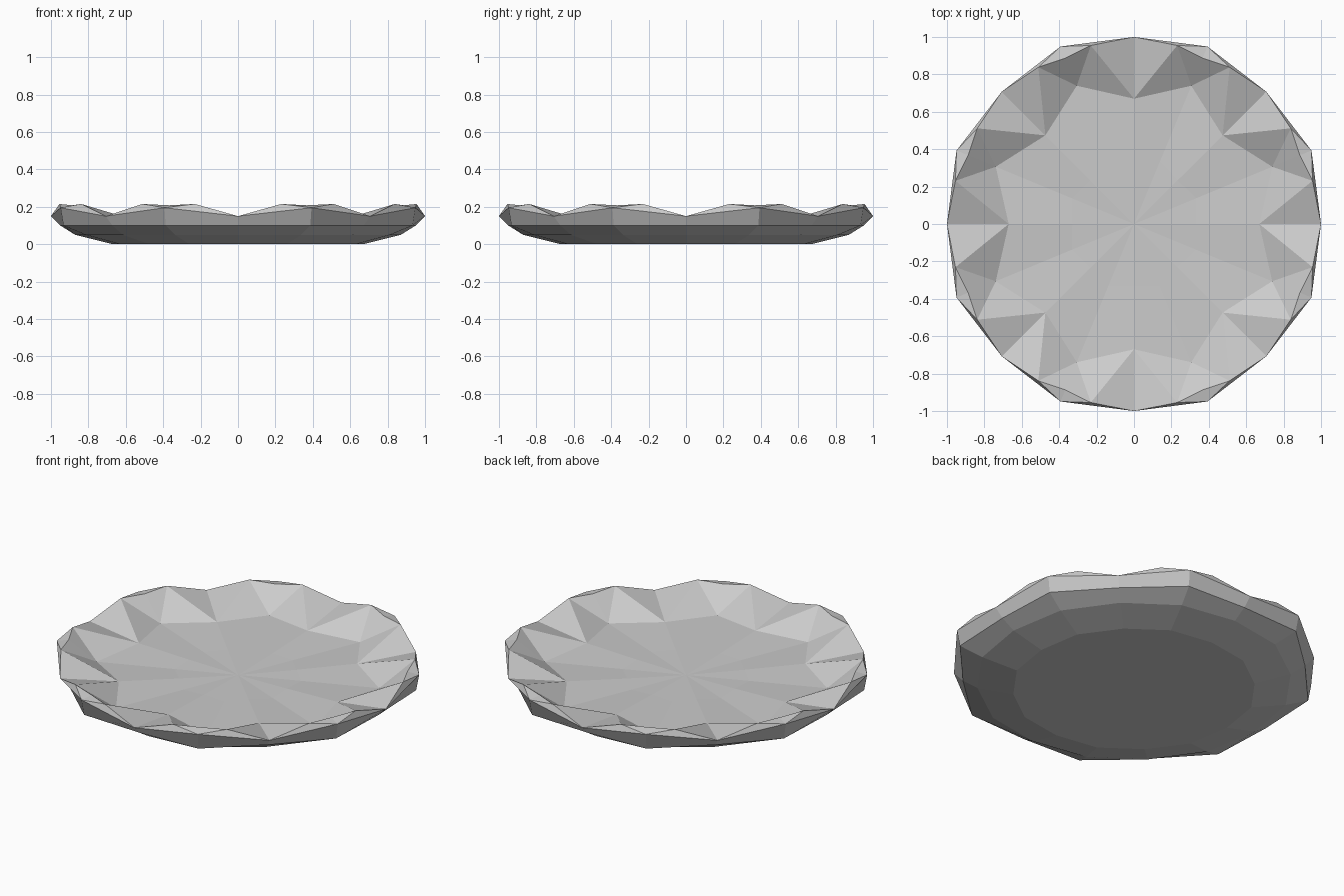
import bpy, bmesh
from math import cos, sin, radians

if "Cube" in bpy.data.objects:
    bpy.data.objects.remove(bpy.data.objects["Cube"])

bm = bmesh.new()


def ring(r_notch, z_notch, r_peak, z_peak):
    """16 points, alternating between notch and scallop-peak directions."""
    out = []
    for i in range(16):
        r, z = (r_peak, z_peak) if i % 2 else (r_notch, z_notch)
        a = radians(22.5 * i)
        out.append(bm.verts.new((r * cos(a), r * sin(a), z)))
    return out


# outside profile, bottom to rim
base = ring(0.67, 0.0, 0.68, 0.0)
low = ring(0.87, 0.05, 0.88, 0.05)
mid = ring(0.95, 0.10, 1.01, 0.10)
outer = ring(1.0, 0.15, 1.027, 0.195)

# inside: floor edge, faint inner floor ring, centre
floor = ring(0.67, 0.105, 0.80, 0.09)
inner = ring(0.33, 0.095, 0.36, 0.09)
centre = bm.verts.new((0, 0, 0.09))

# rim shoulders on both sides of each peak, and the inner lip of the peak
shoulder, lip = {}, {}
for p in range(1, 16, 2):
    for s in (-1, 1):
        a = radians(22.5 * p + s * 8.9)
        shoulder[p, s] = bm.verts.new((0.982 * cos(a), 0.982 * sin(a), 0.215))
    a = radians(22.5 * p)
    lip[p] = bm.verts.new((0.96 * cos(a), 0.96 * sin(a), 0.208))

# underside and floor bands
bm.faces.new(base[::-1])
for i in range(16):
    j = (i + 1) % 16
    for lo, hi in ((base, low), (low, mid), (mid, outer), (floor, inner)):
        bm.faces.new((lo[i], lo[j], hi[j], hi[i]))
    bm.faces.new((inner[i], inner[j], centre))

# scalloped rim: each half scallop
for p in range(1, 16, 2):
    for s in (-1, 1):
        n = (p + s) % 16
        sh = shoulder[p, s]
        for tri in ((outer[n], outer[p], sh),
                    (outer[p], lip[p], sh),
                    (floor[n], outer[n], sh),
                    (floor[n], sh, floor[p]),
                    (floor[p], sh, lip[p])):
            bm.faces.new(tri)

bmesh.ops.recalc_face_normals(bm, faces=bm.faces)
mesh = bpy.data.meshes.new("scalloped_plate")
bm.to_mesh(mesh)
bm.free()
plate = bpy.data.objects.new("scalloped_plate", mesh)
bpy.context.collection.objects.link(plate)
